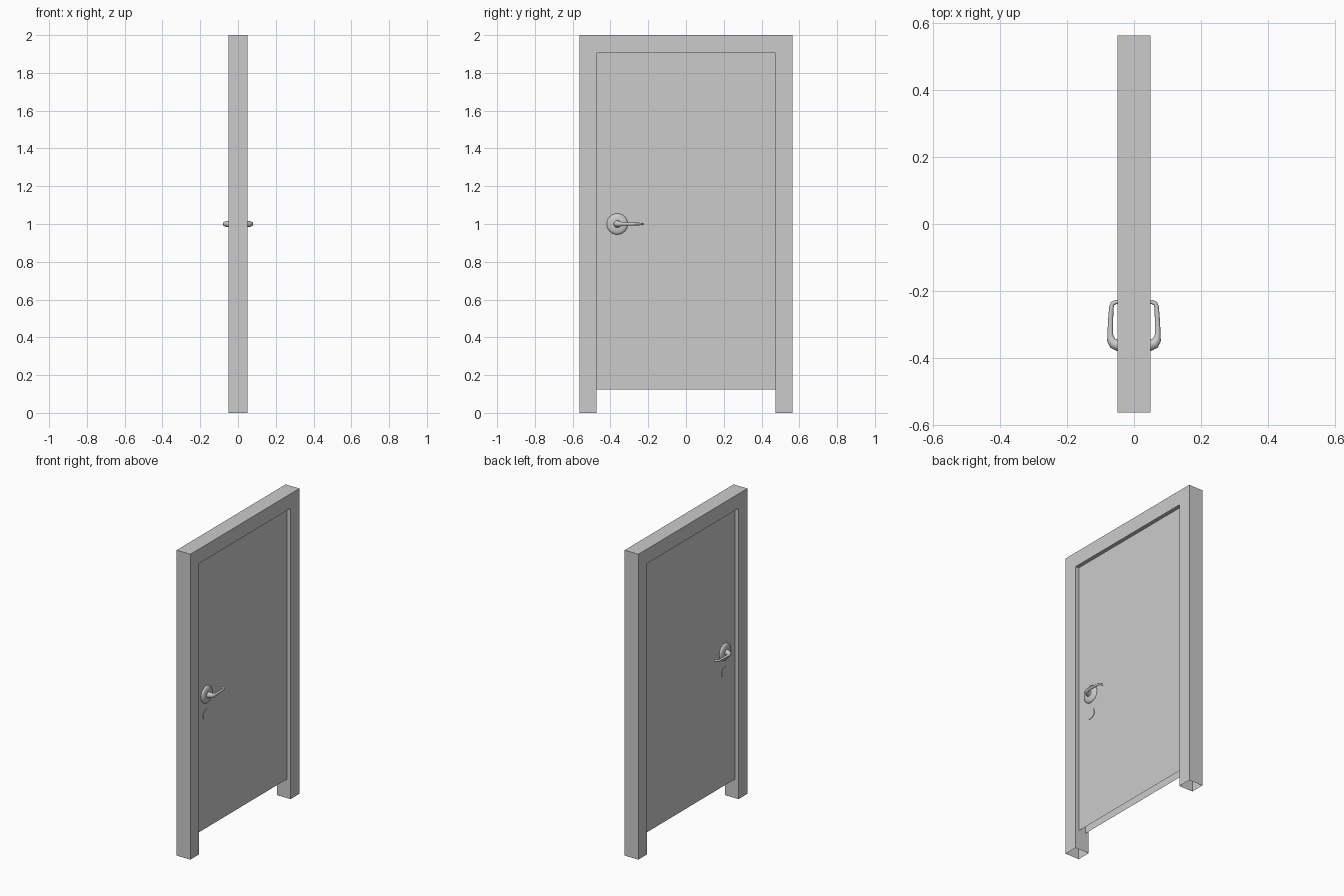
import bpy, bmesh, math

if "Cube" in bpy.data.objects:
    bpy.data.objects.remove(bpy.data.objects["Cube"])

HANDLE_Y, HANDLE_Z, LOCK_Z = -0.364, 1.0, 0.868
DOOR_X = 0.025


def extrude_outline(name, outline, half_x, open_z):
    """Extrude a (y, z) outline along x, leaving the faces at open_z open."""
    bm = bmesh.new()
    face = bm.faces.new([bm.verts.new((-half_x, y, z)) for y, z in outline])
    ext = bmesh.ops.extrude_face_region(bm, geom=[face], use_keep_orig=True)
    verts = [g for g in ext["geom"] if isinstance(g, bmesh.types.BMVert)]
    bmesh.ops.translate(bm, verts=verts, vec=(2 * half_x, 0, 0))
    bmesh.ops.recalc_face_normals(bm, faces=bm.faces)
    under = [f for f in bm.faces if all(abs(v.co.z - open_z) < 1e-5 for v in f.verts)]
    bmesh.ops.delete(bm, geom=under, context="FACES")
    return finish(name, bm)


def finish(name, bm):
    mesh = bpy.data.meshes.new(name)
    bm.to_mesh(mesh)
    bm.free()
    obj = bpy.data.objects.new(name, mesh)
    bpy.context.collection.objects.link(obj)
    return obj


def sweep(name, rings, sides, smooth=True):
    """Loft circles given as (x, y, z, radius, turn), turn 0 facing x, 90 facing y."""
    bm = bmesh.new()
    loops = []
    for x, y, z, r, turn in rings:
        t = math.radians(turn)
        loop = []
        for i in range(sides):
            a = 2 * math.pi * i / sides
            c = r * math.cos(a)
            loop.append(bm.verts.new((x - c * math.sin(t), y + c * math.cos(t),
                                      z + r * math.sin(a))))
        loops.append(loop)
    for a, b in zip(loops, loops[1:]):
        for i in range(sides):
            j = (i + 1) % sides
            bm.faces.new((a[i], a[j], b[j], b[i]))
    bm.faces.new(loops[-1])
    bmesh.ops.recalc_face_normals(bm, faces=bm.faces)
    obj = finish(name, bm)
    # Same hardware on both sides of the door
    mirror = obj.modifiers.new("both_sides", "MIRROR")
    mirror.use_mirror_merge = False
    if smooth:
        bpy.ops.object.select_all(action="DESELECT")
        obj.select_set(True)
        bpy.context.view_layer.objects.active = obj
        bpy.ops.object.shade_smooth_by_angle(angle=math.radians(40))
    return obj


# Frame: two jambs and a header, hollow underneath
extrude_outline("door_frame", [(-0.564, 0), (-0.564, 2), (0.564, 2), (0.564, 0),
                               (0.473, 0), (0.473, 1.905), (-0.473, 1.905), (-0.473, 0)],
                0.05, 0)

# Recessed door panel
extrude_outline("door_panel", [(-0.473, 0.125), (-0.473, 1.905),
                               (0.473, 1.905), (0.473, 0.125)], DOOR_X, 0.125)

# Round plate behind the handle
sweep("handle_rose", [(x, HANDLE_Y, HANDLE_Z, r, 0) for x, r in
                      [(DOOR_X, 0.056), (0.029, 0.056), (0.034, 0.052),
                       (0.038, 0.042), (0.040, 0.030), (0.041, 0.020)]], 24)

# Lever: neck out of the door, tapering arm, tip curling back
sweep("lever_handle", [(x, y, HANDLE_Z, r, turn) for x, y, r, turn in
                       [(DOOR_X, -0.364, 0.022, 0),
                        (0.040, -0.364, 0.020, 0),
                        (0.050, -0.362, 0.017, 8),
                        (0.062, -0.357, 0.0155, 35),
                        (0.069, -0.346, 0.012, 70),
                        (0.071, -0.330, 0.0085, 90),
                        (0.070, -0.285, 0.0075, 92),
                        (0.0675, -0.248, 0.0068, 98),
                        (0.064, -0.238, 0.0066, 130),
                        (0.056, -0.234, 0.0064, 165),
                        (0.046, -0.232, 0.006, 180)]], 14)

# Thin lock cover below the handle
sweep("lock_cover", [(x, HANDLE_Y, LOCK_Z, 0.034, 0) for x in (DOOR_X, 0.028)], 16)
